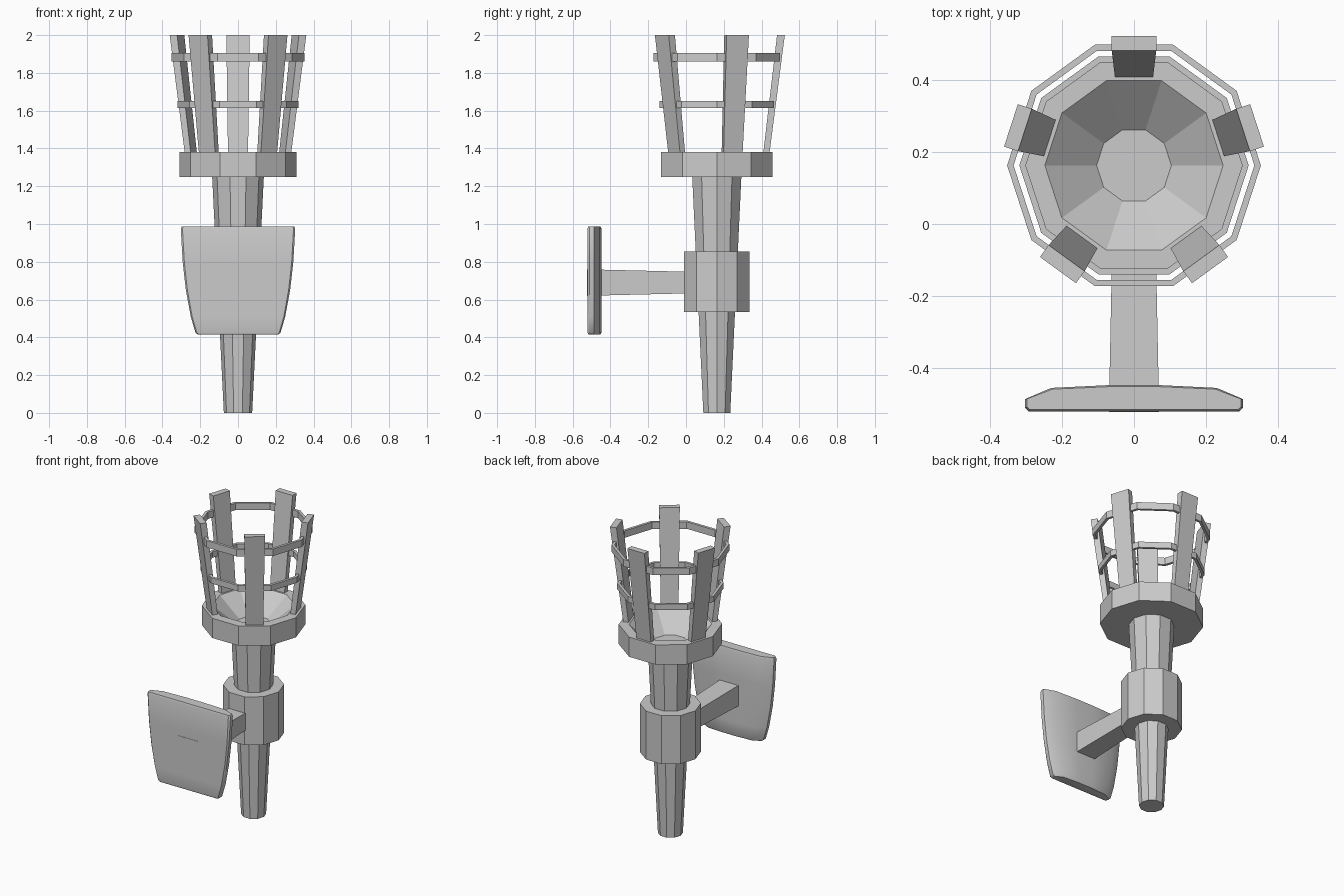
import bpy, bmesh, math
from mathutils import Matrix, Vector

if "Cube" in bpy.data.objects:
    bpy.data.objects.remove(bpy.data.objects["Cube"])

CY = 0.163            # y of the torch axis
SIDES = 10


def make_object(name, verts, faces, smooth=False):
    mesh = bpy.data.meshes.new(name)
    mesh.from_pydata(verts, [], faces)
    bm = bmesh.new()
    bm.from_mesh(mesh)
    bmesh.ops.recalc_face_normals(bm, faces=bm.faces)
    bm.to_mesh(mesh)
    bm.free()
    ob = bpy.data.objects.new(name, mesh)
    bpy.context.collection.objects.link(ob)
    if smooth:
        bpy.context.view_layer.objects.active = ob
        ob.select_set(True)
        bpy.ops.object.shade_smooth_by_angle(angle=math.radians(40))
        ob.select_set(False)
    return ob


def loft(name, rings, closed=False, smooth=False):
    """Skin equal-length rings; cap the ends unless the loft closes on itself."""
    n, m = len(rings[0]), len(rings)
    verts = [v for ring in rings for v in ring]
    faces = []
    for i in range(m if closed else m - 1):
        a, b = i * n, (i + 1) % m * n
        faces += [(a + j, a + (j + 1) % n, b + (j + 1) % n, b + j) for j in range(n)]
    if not closed:
        faces += [tuple(range(n)), tuple(range((m - 1) * n, m * n))]
    return make_object(name, verts, faces, smooth)


def lathe(name, profile, closed=False):
    """Ten-sided lathe of (radius, z) points about the torch axis."""
    angles = [2 * math.pi * k / SIDES for k in range(SIDES)]
    return loft(name, [[(r * math.cos(a), CY + r * math.sin(a), z) for a in angles]
                       for r, z in profile], closed)


# Tapered handle, collar and bowl
lathe("handle", [(0.075, 0), (0.137, 1.255)])
lathe("collar", [(0.183, 0.535), (0.183, 0.855)])
lathe("bowl", [(0.31, 1.25), (0.31, 1.38), (0.248, 1.38), (0.104, 1.26)])

# Two thin hoops around the basket
for name, r, z0, z1 in (("lower_hoop", 0.319, 1.613, 1.652),
                        ("upper_hoop", 0.353, 1.86, 1.906)):
    lathe(name, [(r, z0), (r, z1), (r - 0.018, z1), (r - 0.018, z0)], closed=True)

# Five flared basket bars
for k in range(5):
    turn = Matrix.Translation((0, CY, 0)) @ Matrix.Rotation(math.radians(90 + 72 * k), 4, 'Z')
    rings = []
    for inner, outer, w, z in ((0.246, 0.279, 0.053, 1.375), (0.319, 0.36, 0.062, 2.0)):
        corners = ((inner, -w), (outer, -w), (outer, w), (inner, w))
        rings.append([turn @ Vector((x, y, z)) for x, y in corners])
    loft("basket_bar_%d" % (k + 1), rings)

# Tapered arm joining the wall plate to the collar
rings = []
for y, w, h in ((-0.523, 0.07, 0.07), (0.02, 0.059, 0.057)):
    rings.append([(sx * w, y, 0.69 + sz * h)
                  for sx, sz in ((-1, -1), (1, -1), (1, 1), (-1, 1))])
loft("bracket_arm", rings)

# Shield-shaped wall plate: flat front, gently domed back, softened edges
half = [(0.97, -0.521), (1.0, -0.512), (1.0, -0.487), (0.76, -0.456), (0.22, -0.448)]
section = half + [(-x, y) for x, y in reversed(half)]
rows = [(0.213, 0.415, 0.85), (0.225, 0.424, 1), (0.25, 0.51, 1), (0.276, 0.65, 1),
        (0.293, 0.80, 1), (0.303, 0.976, 1), (0.298, 0.988, 0.88)]
MID = -0.485
loft("wall_plate", [[(x * w, MID + (y - MID) * d, z) for x, y in section]
                    for w, z, d in rows], smooth=True)
